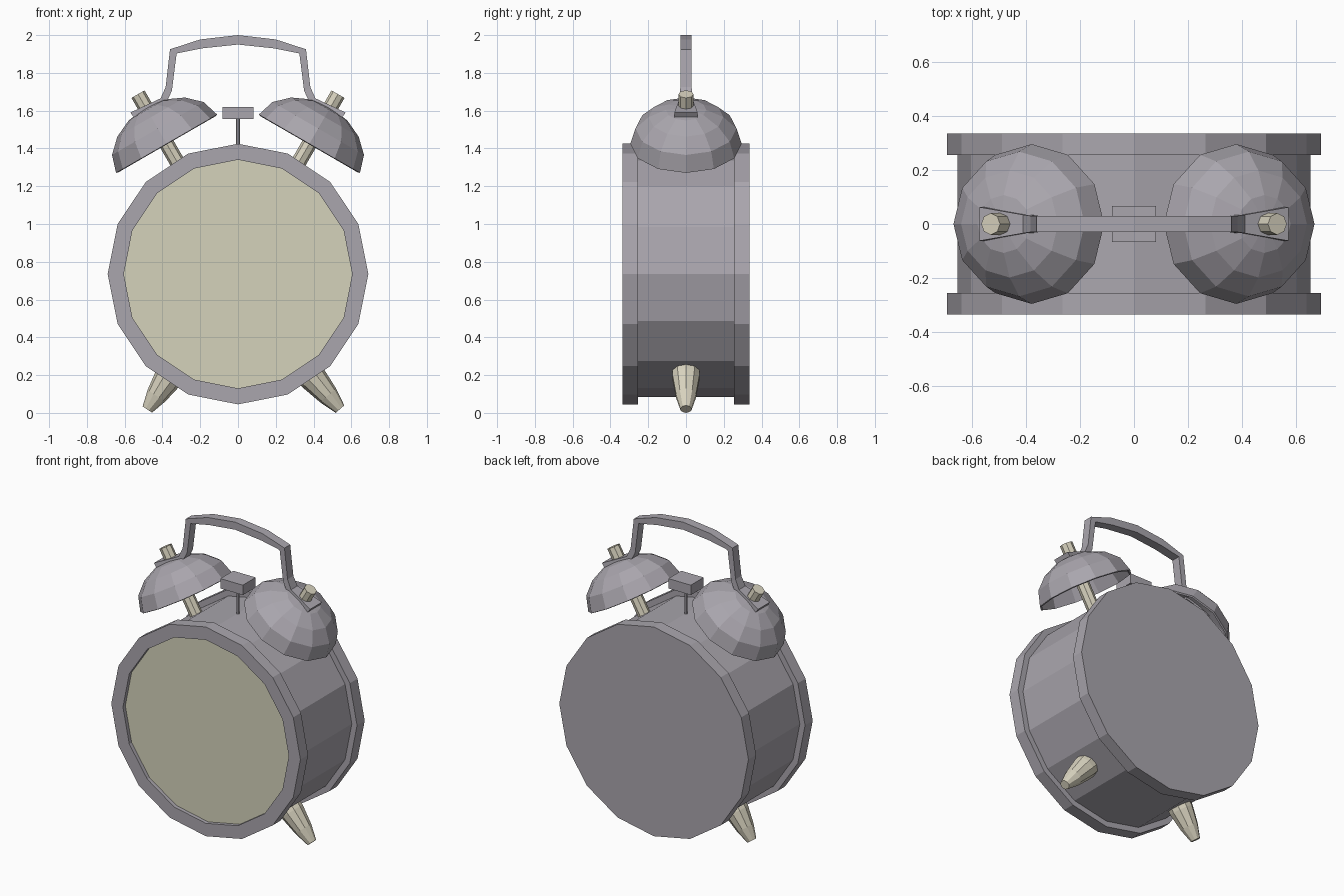
import bpy, bmesh, math
from mathutils import Matrix, Vector

if "Cube" in bpy.data.objects:
    bpy.data.objects.remove(bpy.data.objects["Cube"])


def material(name, rgb):
    m = bpy.data.materials.new(name)
    m.diffuse_color = (*rgb, 1)
    m.use_nodes = True
    m.node_tree.nodes["Principled BSDF"].inputs["Base Color"].default_value = m.diffuse_color
    return m


METAL = material("grey_metal", (0.40, 0.38, 0.42))
BRASS = material("pale_brass", (0.69, 0.65, 0.52))
FACE = material("dial_cream", (0.66, 0.65, 0.50))


def finish(name, bm, mat, matrix=Matrix()):
    bmesh.ops.recalc_face_normals(bm, faces=bm.faces)
    bm.transform(matrix)
    mesh = bpy.data.meshes.new(name)
    bm.to_mesh(mesh)
    bm.free()
    mesh.materials.append(mat)
    ob = bpy.data.objects.new(name, mesh)
    bpy.context.collection.objects.link(ob)
    return ob


def lathe(name, profile, sides, mat, matrix, start=True, end=True):
    """Revolve (radius, height) points about local z, optionally capping the ends."""
    bm = bmesh.new()
    rings = []
    for r, h in profile:
        if r == 0:
            rings.append([bm.verts.new((0, 0, h))] * sides)
        else:
            rings.append([bm.verts.new((r * math.cos(a), r * math.sin(a), h))
                          for a in (math.tau * i / sides for i in range(sides))])
    for lo, hi in zip(rings, rings[1:]):
        for i in range(sides):
            j = (i + 1) % sides
            bm.faces.new(dict.fromkeys((lo[i], lo[j], hi[j], hi[i])))
    if start:
        bm.faces.new(rings[0])
    if end:
        bm.faces.new(rings[-1])
    return finish(name, bm, mat, matrix)


def tilted(x, z, dx, dz):
    """Frame at (x, 0, z) whose local z points along (dx, 0, dz)."""
    return Matrix.Translation((x, 0, z)) @ Matrix.Rotation(math.atan2(dx, dz), 4, 'Y')


def box(name, lo, hi, mat):
    bm = bmesh.new()
    bmesh.ops.create_cube(bm, size=1)
    lo, hi = Vector(lo), Vector(hi)
    return finish(name, bm, mat, Matrix.Translation((lo + hi) / 2) @ Matrix.Diagonal((*(hi - lo), 1)))


# Case with two raised rims and a recessed front opening
forward = Matrix.Translation((0, 0, 0.735)) @ Matrix.Rotation(math.pi / 2, 4, 'X')
lathe("case", [(0.69, -0.335), (0.69, -0.255), (0.652, -0.255), (0.652, 0.255), (0.69, 0.255),
               (0.69, 0.335), (0.605, 0.335), (0.605, 0.3)], 16, METAL, forward, end=False)
lathe("dial", [(0.605, 0.25), (0.605, 0.31)], 16, FACE, forward)

# Bells with the posts that carry them
dome = [(0.309, 0), (0.28, 0.093), (0.207, 0.163), (0.112, 0.207), (0, 0.222)]
for side, s in (("left", -1), ("right", 1)):
    frame = tilted(s * 0.378, 1.425, s * 0.5, 0.866)
    bell = lathe(side + "_bell", dome, 12, METAL, frame @ Matrix.Diagonal((1, 0.955, 1, 1)),
                 start=False, end=False)
    shell = bell.modifiers.new("shell", 'SOLIDIFY')
    shell.thickness = 0.012
    shell.offset = -1
    lathe(side + "_bell_post", [(0.04, -0.2), (0.04, 0.303)], 8, BRASS, frame)

# Tapered feet
for side, root, tip in (("left", (-0.36, 0.2), (-0.48, 0.018)), ("right", (0.382, 0.202), (0.54, 0.02))):
    d = Vector(tip) - Vector(root)
    n = d.length
    lathe(side + "_foot", [(0.075, -0.06), (0.075, 0.02), (0.056, 0.6 * n), (0.03, n)],
          10, BRASS, tilted(*root, d.x, d.y))

# Hammer
lathe("hammer_stem", [(0.01, 0), (0.01, 0.2)], 8, METAL, Matrix.Translation((0, 0, 1.37)))
box("hammer_head", (-0.082, -0.067, 1.555), (0.082, 0.067, 1.62), METAL)

# Carrying handle: outer x, outer z, inner x, inner z, half width
half = [(-0.57, 1.59, -0.545, 1.556, 0.062), (-0.41, 1.665, -0.385, 1.632, 0.034),
        (-0.383, 1.725, -0.35, 1.705, 0.03), (-0.36, 1.925, -0.325, 1.903, 0.03),
        (-0.2, 1.977, -0.19, 1.93, 0.03), (0, 2.0, 0, 1.95, 0.03)]
stations = half + [(-a, b, -c, d, w) for a, b, c, d, w in half[-2::-1]]
bm = bmesh.new()
loops = [[bm.verts.new(p) for p in ((a, -w, b), (a, w, b), (c, w, d), (c, -w, d))]
         for a, b, c, d, w in stations]
for p, q in zip(loops, loops[1:]):
    for i in range(4):
        j = (i + 1) % 4
        bm.faces.new((p[i], p[j], q[j], q[i]))
bm.faces.new(loops[0])
bm.faces.new(loops[-1])
finish("handle", bm, METAL)
